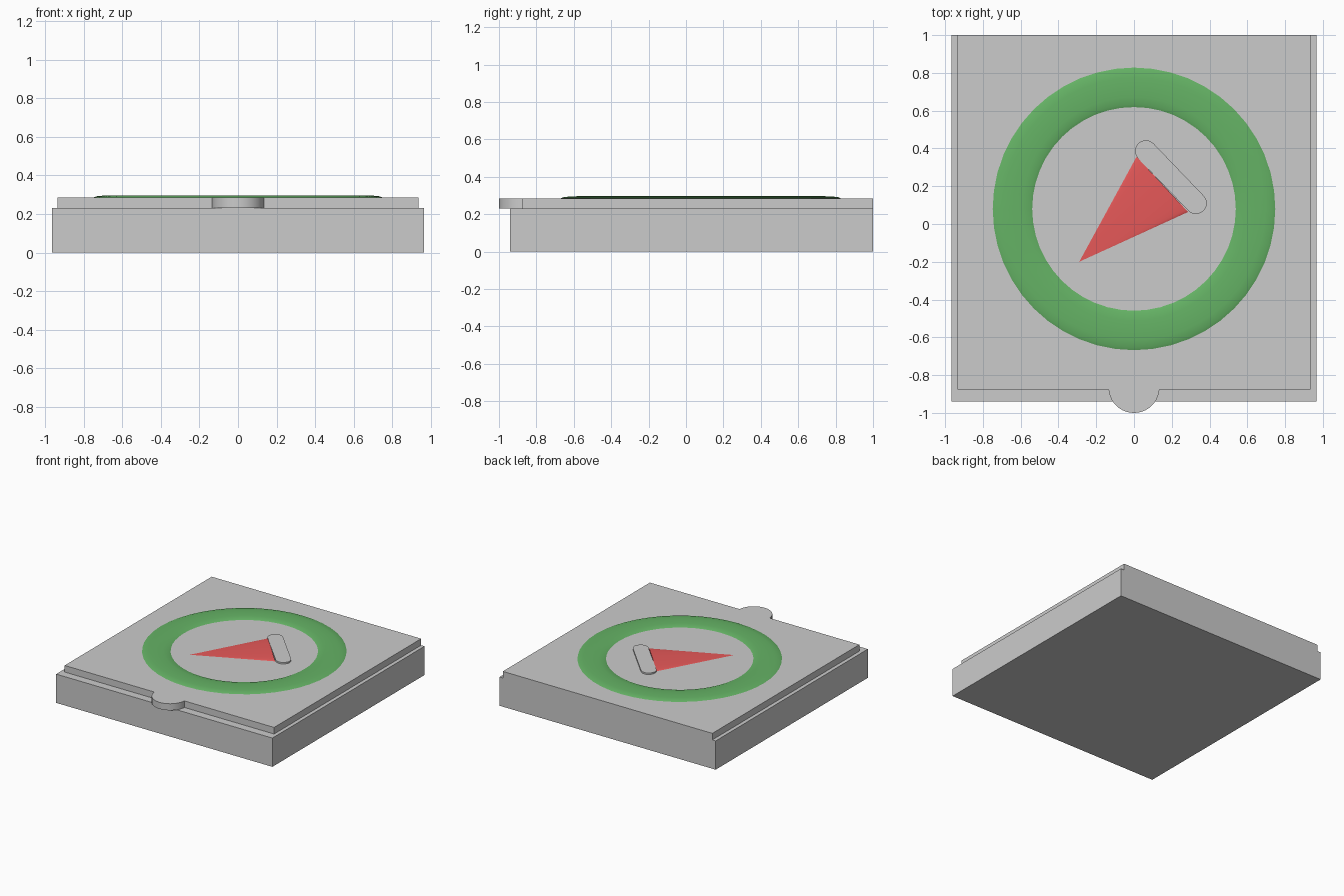
import bpy, bmesh, math
from mathutils import Matrix, Vector

if "Cube" in bpy.data.objects:
    bpy.data.objects.remove(bpy.data.objects["Cube"])

LID_TOP = 0.285


def material(name, color):
    m = bpy.data.materials.new(name)
    m.diffuse_color = (*color, 1)
    m.use_nodes = True
    m.node_tree.nodes["Principled BSDF"].inputs["Base Color"].default_value = m.diffuse_color
    return m


def finish(name, bm, mat=None, smooth=False):
    bmesh.ops.recalc_face_normals(bm, faces=bm.faces[:])
    me = bpy.data.meshes.new(name)
    bm.to_mesh(me)
    bm.free()
    ob = bpy.data.objects.new(name, me)
    bpy.context.collection.objects.link(ob)
    if mat:
        me.materials.append(mat)
    if smooth:
        bpy.context.view_layer.objects.active = ob
        ob.select_set(True)
        bpy.ops.object.shade_smooth_by_angle(angle=math.radians(35))
        ob.select_set(False)
    return ob


def extrude_outline(name, pts, z0, z1, smooth=False):
    bm = bmesh.new()
    face = bm.faces.new([bm.verts.new((x, y, z0)) for x, y in pts])
    new = bmesh.ops.extrude_face_region(bm, geom=[face])["geom"]
    bmesh.ops.translate(bm, vec=(0, 0, z1 - z0),
                        verts=[v for v in new if isinstance(v, bmesh.types.BMVert)])
    return finish(name, bm, smooth=smooth)


def arc(cx, cy, r, a0, a1, n):
    angles = [math.radians(a0 + (a1 - a0) * i / n) for i in range(n + 1)]
    return [(cx + r * math.cos(a), cy + r * math.sin(a)) for a in angles]


green = material("ring_green", (0.13, 0.45, 0.13))
red = material("needle_red", (0.8, 0.1, 0.1))

# Base block
extrude_outline("base", [(-0.965, -0.94), (0.965, -0.94), (0.965, 1), (-0.965, 1)], 0, 0.232)

# Lid with rounded thumb tab at the front
tab = arc(0, -0.865, 0.135, 184.25, 355.75, 20)
extrude_outline("lid", [(-0.935, -0.875)] + tab + [(0.935, -0.875), (0.935, 1), (-0.935, 1)],
                0.232, LID_TOP, smooth=True)

# Flattened torus ring half sunk into the lid
bm = bmesh.new()
N, M = 48, 12
rows = []
for i in range(N):
    a = 2 * math.pi * i / N
    row = []
    for j in range(M):
        b = 2 * math.pi * j / M
        r = 0.6435 + 0.1045 * math.cos(b)
        row.append(bm.verts.new((r * math.cos(a), 0.08 + r * math.sin(a),
                                 LID_TOP + 0.001 + 0.011 * math.sin(b))))
    rows.append(row)
for i in range(N):
    p, q = rows[i], rows[(i + 1) % N]
    for j in range(M):
        k = (j + 1) % M
        bm.faces.new((p[j], q[j], q[k], p[k]))
finish("dial_ring", bm, green, smooth=True)

# Flattened cone needle pointing front left
tip, butt = Vector((-0.29, -0.2, 0)), Vector((0.15, 0.21, 0))
axis = butt - tip
bm = bmesh.new()
bmesh.ops.create_cone(bm, cap_ends=True, segments=32, radius1=0.2, radius2=0,
                      depth=axis.length)
turn = Matrix.Rotation(math.atan2(axis.y, axis.x), 4, 'Z') @ Matrix.Rotation(math.radians(-90), 4, 'Y')
bm.transform(Matrix.Translation((tip + butt) / 2 + Vector((0, 0, LID_TOP + 0.001)))
             @ Matrix.Diagonal((1, 1, 0.05, 1)) @ turn)
finish("needle", bm, red, smooth=True)

# Rounded grey bar across the wide end of the needle
ends = arc(0.063, 0.386, 0.057, 44, 224, 12) + arc(0.328, 0.11, 0.057, 224, 404, 12)
extrude_outline("needle_bar", ends, LID_TOP - 0.009, LID_TOP + 0.012, smooth=True)
